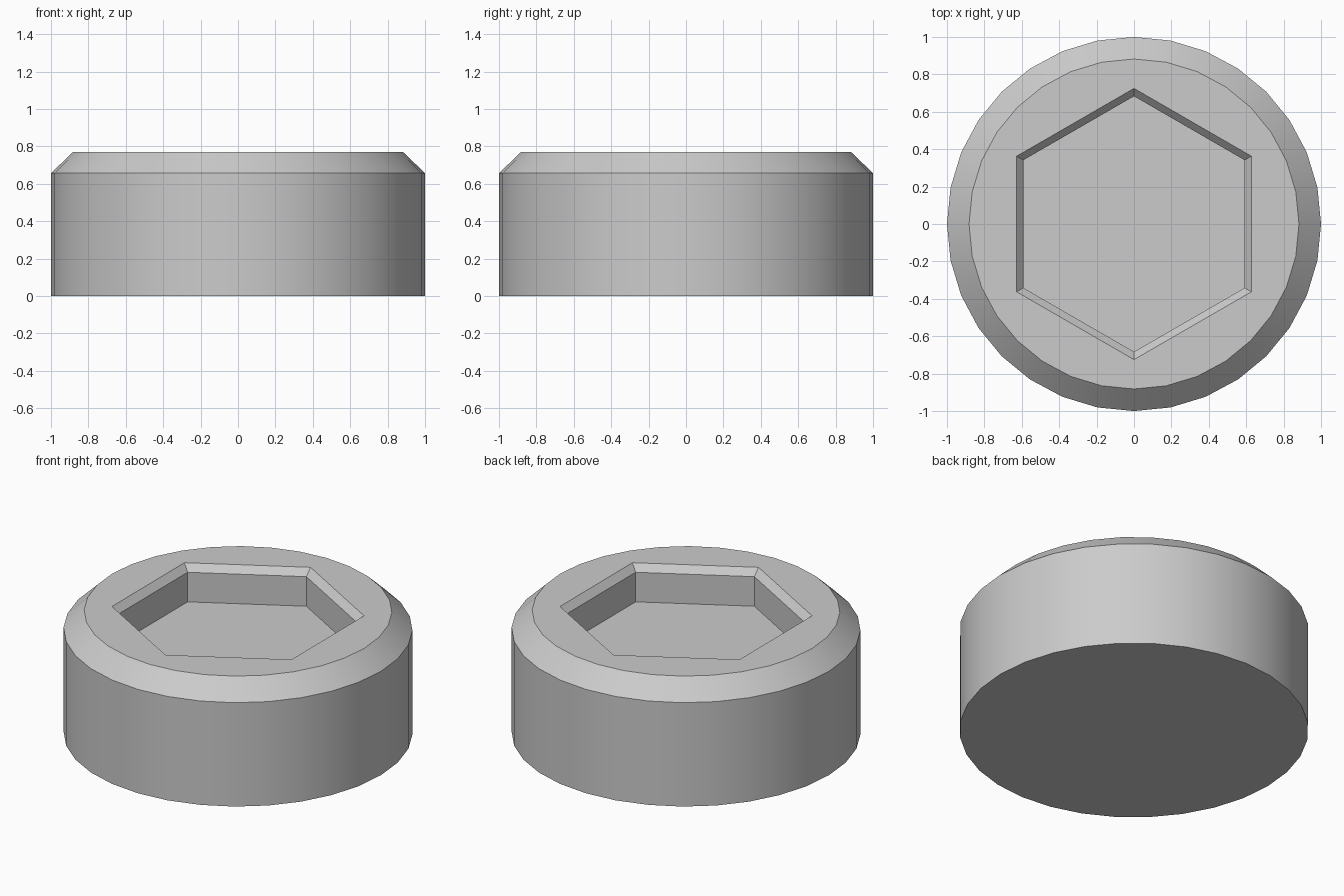
import bpy, bmesh
from math import cos, sin, pi

cube = bpy.data.objects.get("Cube")
if cube:
    bpy.data.objects.remove(cube, do_unlink=True)

grey = bpy.data.materials.new("plain_grey")
grey.use_nodes = True
grey.diffuse_color = (0.6, 0.6, 0.6, 1)
grey.node_tree.nodes["Principled BSDF"].inputs["Base Color"].default_value = (0.6, 0.6, 0.6, 1)


def turned_solid(name, sides, profile, start=0.0):
    """Closed solid from (radius, height) pairs, listed bottom to top."""
    bm = bmesh.new()
    rings = []
    for r, z in profile:
        angles = [start + 2 * pi * i / sides for i in range(sides)]
        rings.append([bm.verts.new((r * cos(a), r * sin(a), z)) for a in angles])
    for low, high in zip(rings, rings[1:]):
        for i in range(sides):
            j = (i + 1) % sides
            bm.faces.new((low[i], low[j], high[j], high[i]))
    bm.faces.new(rings[0][::-1])
    bm.faces.new(rings[-1])
    mesh = bpy.data.meshes.new(name)
    bm.to_mesh(mesh)
    bm.free()
    mesh.materials.append(grey)
    obj = bpy.data.objects.new(name, mesh)
    bpy.context.scene.collection.objects.link(obj)
    return obj


# Round body with a chamfered top edge
body = turned_solid("round_cap", 32, [(1, 0), (1, 0.657), (0.882, 0.77)])

# Hexagonal socket with a chamfered rim
socket = turned_solid("socket_cutter", 6,
                      [(0.683, 0.54), (0.683, 0.727), (0.725, 0.77), (0.767, 0.813)], pi / 2)
socket.hide_render = True

cut = body.modifiers.new("socket", "BOOLEAN")
cut.operation = "DIFFERENCE"
cut.solver = "EXACT"
cut.object = socket

bpy.ops.object.select_all(action="DESELECT")
body.select_set(True)
bpy.context.view_layer.objects.active = body
bpy.ops.object.modifier_apply(modifier=cut.name)
bpy.data.objects.remove(socket, do_unlink=True)

# Smooth round sides, crisp edges
bpy.ops.object.shade_smooth_by_angle(angle=pi / 6)
